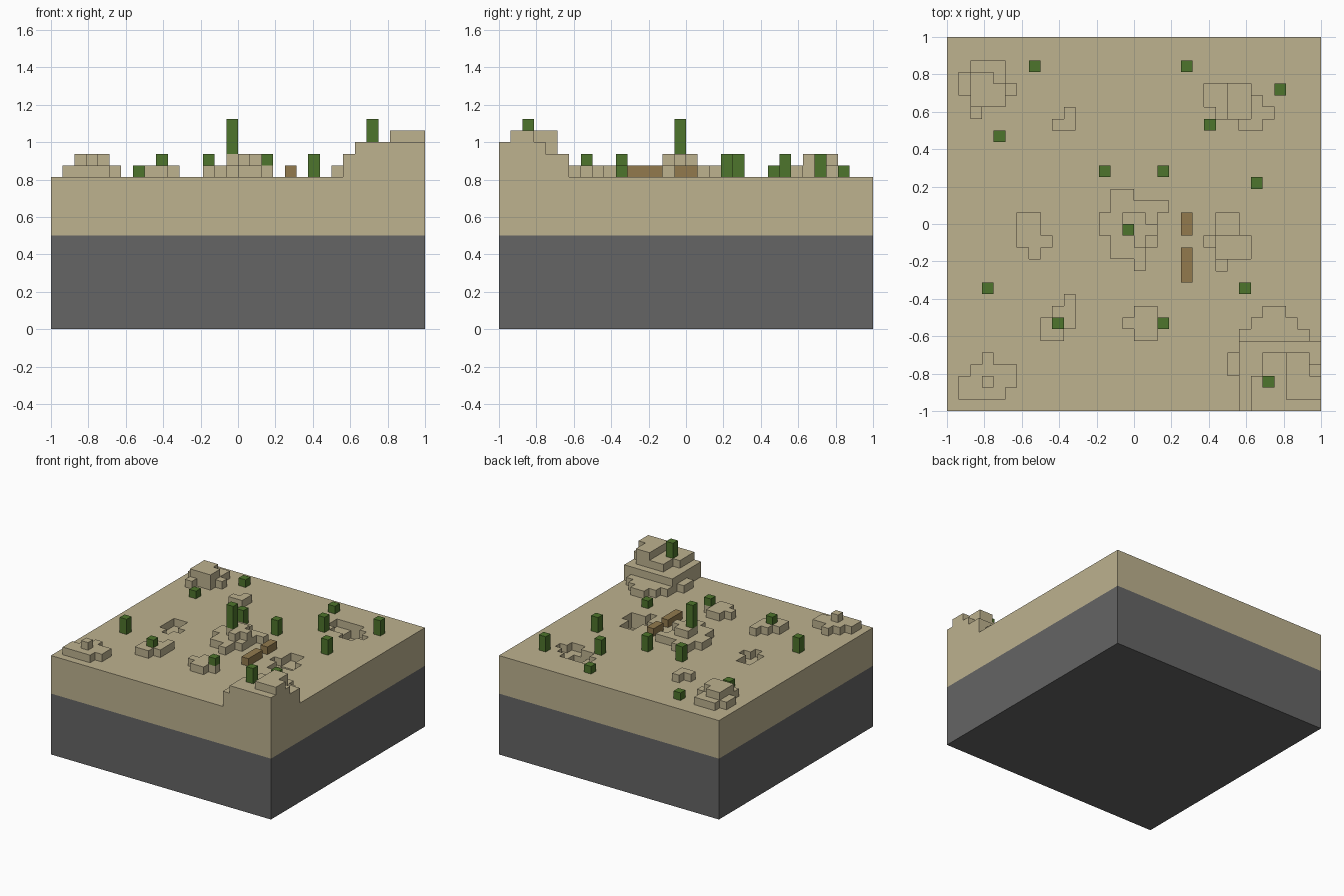
import bpy
import bmesh

CELL = 0.0625          # edge of one block
SIZE = 32              # blocks along each side
STONE_TOP, GROUND = 8, 13   # heights in blocks

cube = bpy.data.objects.get("Cube")
if cube:
    bpy.data.objects.remove(cube, do_unlink=True)


def material(name, r, g, b):
    mat = bpy.data.materials.new(name)
    mat.use_nodes = True
    mat.diffuse_color = (r, g, b, 1)
    mat.node_tree.nodes["Principled BSDF"].inputs["Base Color"].default_value = (r, g, b, 1)
    return mat


sand = material("sand", 0.51, 0.445, 0.275)
stone = material("stone", 0.13, 0.13, 0.13)
cactus = material("cactus green", 0.076, 0.178, 0.025)
wood = material("dry wood", 0.287, 0.195, 0.076)


def add_object(name, bm, mat):
    mesh = bpy.data.meshes.new(name)
    bm.to_mesh(mesh)
    bm.free()
    mesh.materials.append(mat)
    obj = bpy.data.objects.new(name, mesh)
    bpy.context.collection.objects.link(obj)
    return obj


def point(i, j, k):
    return ((i - SIZE / 2) * CELL, (j - SIZE / 2) * CELL, k * CELL)


def block(name, low, high, mat):
    """Box between two corners given in block units."""
    bm = bmesh.new()
    bmesh.ops.create_cube(bm, size=1)
    a, b = point(*low), point(*high)
    for v in bm.verts:
        v.co = [a[n] if v.co[n] < 0 else b[n] for n in range(3)]
    return add_object(name, bm, mat)


# Height offset of each letter: a-d rise, v and w sink
STEP = {".": 0, "a": 1, "b": 2, "c": 3, "d": 4, "v": -1, "w": -2}

# Each patch: left column, top row, then its rows from back to front
PATCHES = [
    # back right rocks
    (1, 29, [".aaa.", "abba.", "abbba", ".bbb.", ".a..."]),
    # front right rocks
    (1, 4, ["..a..", ".aaaa", "aabaa", "aaaa."]),
    # small rocks
    (8, 9, ["..a", ".aa", "aaa", "aa."]),
    (15, 8, [".aa.", "aaaa", ".aa."]),
    (9, 25, [".a", "aa"]),
    # central mound
    (13, 18, [".aa...", ".aaaaa", "aabba.", "aabbb.", ".aaba.", ".aaa..", "...a.."]),
    # corner hill
    (24, 8, ["...aa...", "..aaaa..", ".aaaaaa.", ".bbbbbbb", "abbccddb",
             "abbccddc", ".bcccddd", ".bcccddd", ".bcccccc"]),
    # hollows
    (6, 16, ["vv.", "vv.", "vvv", ".v."]),
    (22, 16, [".vv.", ".vv.", "vwww", ".www", ".v.."]),
    (22, 27, ["vvww..", "vvwwv.", ".vwwvv", "...vv."]),
]

height = {(i, j): GROUND for i in range(SIZE) for j in range(SIZE)}
for left, top, rows in PATCHES:
    for r, row in enumerate(rows):
        for c, letter in enumerate(row):
            height[left + c, top - r] += STEP[letter]

# Sand terrain: one top per column, a wall wherever a neighbour is lower
bm = bmesh.new()


def face(*corners):
    bm.faces.new([bm.verts.new(point(*c)) for c in corners])


for (i, j), h in height.items():
    face((i, j, h), (i + 1, j, h), (i + 1, j + 1, h), (i, j + 1, h))
    sides = {
        (0, -1): ((i, j), (i + 1, j)),
        (1, 0): ((i + 1, j), (i + 1, j + 1)),
        (0, 1): ((i + 1, j + 1), (i, j + 1)),
        (-1, 0): ((i, j + 1), (i, j)),
    }
    for (di, dj), (p, q) in sides.items():
        low = height.get((i + di, j + dj), STONE_TOP)
        if low < h:
            face((*p, low), (*q, low), (*q, h), (*p, h))
bmesh.ops.remove_doubles(bm, verts=bm.verts, dist=CELL / 100)
add_object("sand_terrain", bm, sand)

# Stone base
block("stone_base", (0, 0, 0), (SIZE, SIZE, STONE_TOP), stone)

# Cacti: column, row, number of blocks, standing on the terrain
CACTI = [(7, 29, 1), (20, 29, 1), (28, 27, 2), (22, 24, 2), (4, 23, 1),
         (13, 20, 2), (18, 20, 2), (26, 19, 2), (15, 15, 3), (3, 10, 2),
         (25, 10, 1), (9, 7, 1), (18, 7, 1), (27, 2, 2)]
for i, j, tall in CACTI:
    base = height[i, j]
    block("cactus", (i, j, base), (i + 1, j + 1, base + tall), cactus)

# Fallen log in two pieces
for name, start, end in (("log_short", 15, 17), ("log_long", 11, 14)):
    block(name, (20, start, GROUND), (21, end, GROUND + 1), wood)
